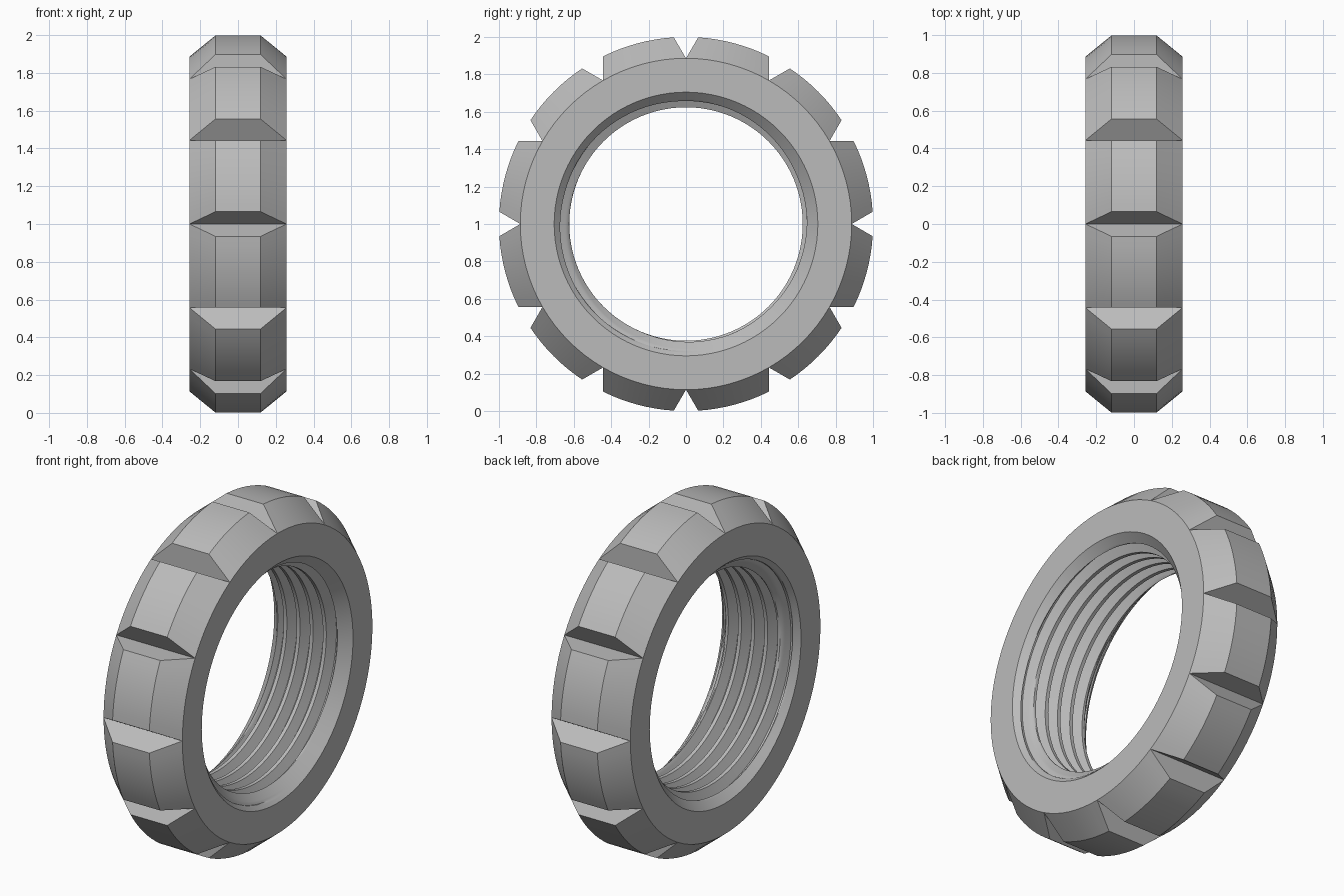
import bpy, bmesh
from math import sin, cos, pi, radians

cube = bpy.data.objects.get("Cube")
if cube:
    bpy.data.objects.remove(cube, do_unlink=True)

HALF, FLAT = 0.257, 0.12          # half width of nut and of the outer flat band
R_OUT, R_FACE = 1.0, 0.886        # rim radius, end face radius
R_CREST, R_ROOT, R_MOUTH = 0.624, 0.68, 0.705
TEETH, SEGS = 12, 8
COLS = TEETH * SEGS
PITCH, STEPS = 2 * HALF / 6, 16
NOTCH = 0.0652                    # half angle of a notch at the rim

steel = bpy.data.materials.new("steel grey")
steel.use_nodes = True
grey = (0.5, 0.5, 0.5, 1)
steel.diffuse_color = grey
steel.node_tree.nodes["Principled BSDF"].inputs["Base Color"].default_value = grey

bm = bmesh.new()


def vert(x, r, a):
    return bm.verts.new((x, r * cos(a), 1 + r * sin(a)))


def skin(rows):
    """Join neighbouring rows of vertices with quads."""
    for lo, hi in zip(rows, rows[1:]):
        for j in range(len(lo) - 1):
            bm.faces.new((lo[j], lo[j + 1], hi[j + 1], hi[j]))


# Toothed outside: each tooth is a bevelled block between two V notches
step = 2 * pi / TEETH
for k in range(TEETH):
    wide = [k * step + step * j / SEGS for j in range(SEGS + 1)]
    narrow = [k * step + NOTCH + (step - 2 * NOTCH) * j / SEGS for j in range(SEGS + 1)]
    rows = [[vert(x, r, a) for a in angles] for x, r, angles in (
        (-HALF, R_FACE, wide), (-FLAT, R_OUT, narrow),
        (FLAT, R_OUT, narrow), (HALF, R_FACE, wide))]
    skin(rows)
    for side in (0, -1):
        bm.faces.new([row[side] for row in rows])

# Flat end faces
for x in (-HALF, HALF):
    skin([[vert(x, r, 2 * pi * j / COLS) for j in range(COLS + 1)]
          for r in (R_MOUTH, R_FACE)])


# Threaded bore: helical rows, clipped at the ends by a countersink
def bore_radius(x, phase):
    from_crest = abs((phase % 1) - 0.5)
    depth = min(max((from_crest - 0.125) / 0.3125, 0), 1)
    thread = R_CREST + depth * (R_ROOT - R_CREST)
    return max(thread, R_MOUTH - (HALF - abs(x)))


rows = []
for i in range(-5 * STEPS, 4 * STEPS + 1):
    row = []
    for j in range(COLS + 1):
        x = PITCH * (i / STEPS + j / COLS)
        x = min(max(x, -HALF), HALF)
        row.append(vert(x, bore_radius(x, i / STEPS), 2 * pi * j / COLS))
    rows.append(row)
skin(rows)

bmesh.ops.remove_doubles(bm, verts=bm.verts, dist=1e-5)
bmesh.ops.recalc_face_normals(bm, faces=bm.faces)
mesh = bpy.data.meshes.new("slotted_ring_nut")
bm.to_mesh(mesh)
bm.free()
mesh.materials.append(steel)
nut = bpy.data.objects.new("slotted_ring_nut", mesh)
bpy.context.collection.objects.link(nut)

bpy.ops.object.select_all(action="DESELECT")
nut.select_set(True)
bpy.context.view_layer.objects.active = nut
bpy.ops.object.shade_smooth_by_angle(angle=radians(25))
